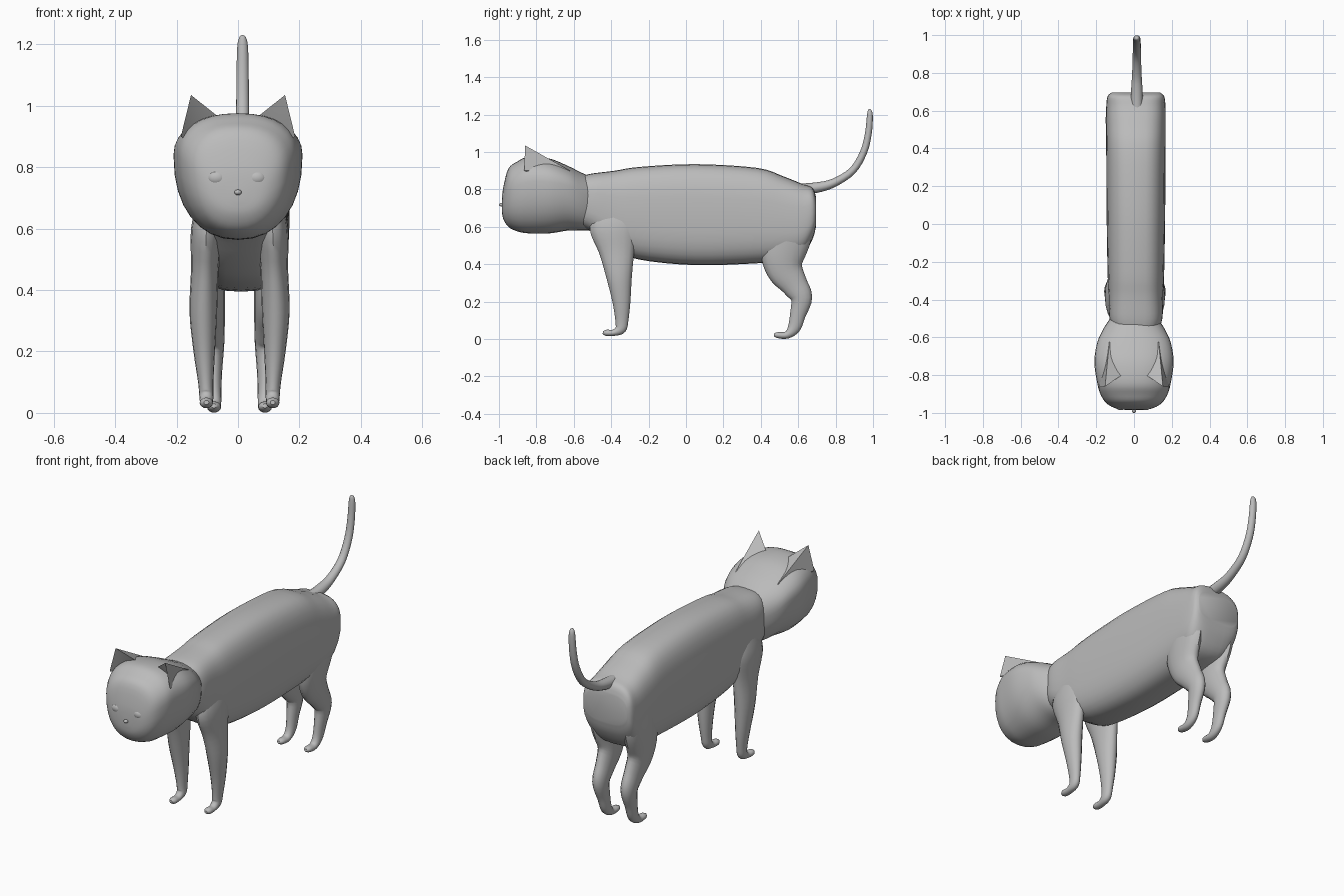
import bpy, bmesh
from math import cos, sin, pi, radians
from mathutils import Vector

cube = bpy.data.objects.get("Cube")
if cube:
    bpy.data.objects.remove(cube)

grey = bpy.data.materials.new("soft grey")
grey.use_nodes = True
COLOUR = (0.5, 0.5, 0.5, 1)
grey.diffuse_color = COLOUR
grey.node_tree.nodes["Principled BSDF"].inputs["Base Color"].default_value = COLOUR


def finish(name, bm, angle=50):
    bmesh.ops.recalc_face_normals(bm, faces=bm.faces)
    me = bpy.data.meshes.new(name)
    bm.to_mesh(me)
    bm.free()
    ob = bpy.data.objects.new(name, me)
    bpy.context.collection.objects.link(ob)
    me.materials.append(grey)
    bpy.ops.object.select_all(action='DESELECT')
    ob.select_set(True)
    bpy.context.view_layer.objects.active = ob
    bpy.ops.object.shade_smooth_by_angle(angle=radians(angle))
    return ob


def refine(rows, steps=4):
    """Catmull-Rom interpolation through rows of numbers."""
    out = []
    for i in range(len(rows) - 1):
        a, b, c, d = (rows[min(max(k, 0), len(rows) - 1)] for k in (i - 1, i, i + 1, i + 2))
        for s in range(steps):
            t = s / steps
            out.append([q + t / 2 * (r - p + t * (2 * p - 5 * q + 4 * r - s4 + t * (3 * (q - r) + s4 - p)))
                        for p, q, r, s4 in zip(a, b, c, d)])
    return out + [list(rows[-1])]


def loft(name, rows, power=2.0, follow=True, sides=24):
    """Rows are x, y, z, half width, upper and lower half height."""
    rows = refine(rows)
    bm = bmesh.new()
    rings = []
    for i, (x, y, z, w, up, low) in enumerate(rows):
        normal = Vector((0, 0, 1))
        if follow:
            p, q = rows[max(i - 1, 0)], rows[min(i + 1, len(rows) - 1)]
            normal = Vector((0, p[2] - q[2], q[1] - p[1])).normalized()
        ring = []
        for k in range(sides):
            c, s = cos(2 * pi * k / sides), sin(2 * pi * k / sides)
            cx = abs(c) ** (2 / power) * (1 if c > 0 else -1)
            sz = abs(s) ** (2 / power) * (1 if s > 0 else -1)
            ring.append(bm.verts.new(Vector((x + w * cx, y, z)) + normal * sz * (up if s > 0 else low)))
        rings.append(ring)
    for a, b in zip(rings, rings[1:]):
        for k in range(sides):
            j = (k + 1) % sides
            bm.faces.new((a[k], a[j], b[j], b[k]))
    bm.faces.new(rings[0])
    bm.faces.new(rings[-1])
    return finish(name, bm)


def ball(name, centre, size):
    bm = bmesh.new()
    bmesh.ops.create_uvsphere(bm, u_segments=20, v_segments=12, radius=1)
    bmesh.ops.scale(bm, vec=size, verts=bm.verts)
    bmesh.ops.translate(bm, vec=centre, verts=bm.verts)
    finish(name, bm)


# Torso: y, top, bottom, half width
torso = [(-0.56, 0.87, 0.60, 0.12), (-0.50, 0.885, 0.57, 0.14), (-0.38, 0.90, 0.48, 0.145),
         (-0.25, 0.92, 0.425, 0.15), (0.05, 0.935, 0.395, 0.155), (0.38, 0.915, 0.405, 0.157),
         (0.52, 0.87, 0.42, 0.158), (0.62, 0.83, 0.45, 0.157), (0.675, 0.81, 0.53, 0.15),
         (0.695, 0.76, 0.60, 0.13)]
loft("torso", [(0.01, y, (t + b) / 2, w, (t - b) / 2, (t - b) / 2) for y, t, b, w in torso],
     power=3, follow=False, sides=32)

# Head: y, height of widest point, half width, rise above, drop below
head = [(-0.985, 0.71, 0.02, 0.02, 0.02), (-0.978, 0.735, 0.09, 0.07, 0.09),
        (-0.95, 0.79, 0.145, 0.12, 0.19), (-0.90, 0.82, 0.178, 0.13, 0.245),
        (-0.84, 0.84, 0.195, 0.135, 0.275), (-0.73, 0.84, 0.21, 0.125, 0.275),
        (-0.63, 0.82, 0.195, 0.105, 0.24), (-0.56, 0.78, 0.165, 0.11, 0.2),
        (-0.49, 0.75, 0.12, 0.11, 0.17)]
loft("head", [(0, y, z, w, u, d) for y, z, w, u, d in head], power=2.25, follow=False, sides=32)

# Tail
tail = [(0.60, 0.80, 0.03), (0.70, 0.81, 0.028), (0.79, 0.835, 0.023), (0.89, 0.90, 0.02),
        (0.95, 1.0, 0.019), (0.975, 1.1, 0.018), (0.983, 1.19, 0.016), (0.982, 1.222, 0.01),
        (0.982, 1.23, 0.002)]
loft("tail", [(0.015, y, z, r * 1.1, r, r) for y, z, r in tail], sides=16)

# Legs: sideways offset, y, z, half width, half depth
front_leg = [(0.10, -0.39, 0.70, 0.035, 0.09), (0.108, -0.385, 0.60, 0.05, 0.13),
             (0.113, -0.37, 0.47, 0.045, 0.095), (0.118, -0.357, 0.33, 0.045, 0.068),
             (0.115, -0.345, 0.20, 0.035, 0.048), (0.11, -0.343, 0.10, 0.025, 0.035),
             (0.108, -0.35, 0.055, 0.023, 0.03), (0.108, -0.385, 0.034, 0.021, 0.017),
             (0.108, -0.425, 0.033, 0.021, 0.017), (0.108, -0.445, 0.034, 0.008, 0.007)]
hind_leg = [(0.10, 0.56, 0.70, 0.045, 0.09), (0.103, 0.55, 0.58, 0.053, 0.125),
            (0.098, 0.52, 0.46, 0.05, 0.12), (0.092, 0.53, 0.37, 0.045, 0.098),
            (0.088, 0.58, 0.29, 0.04, 0.072), (0.087, 0.617, 0.22, 0.037, 0.058),
            (0.085, 0.598, 0.13, 0.028, 0.042), (0.083, 0.578, 0.06, 0.024, 0.034),
            (0.083, 0.54, 0.022, 0.023, 0.02), (0.083, 0.49, 0.021, 0.021, 0.016),
            (0.083, 0.47, 0.023, 0.008, 0.007)]
for side, sign in (("left", 1), ("right", -1)):
    for part, rows in (("front_leg", front_leg), ("hind_leg", hind_leg)):
        loft(f"{side}_{part}", [(0.005 + sign * x, y, z, w, d, d) for x, y, z, w, d in rows], sides=16)

    # Ear: hollow-fronted pyramid running back into the skull
    bm = bmesh.new()
    tip, outer, inner, hollow, back, root = (
        bm.verts.new((sign * x, y, z)) for x, y, z in
        ((0.153, -0.86, 1.035), (0.186, -0.865, 0.90), (0.065, -0.80, 0.965),
         (0.13, -0.81, 0.95), (0.13, -0.62, 0.90), (0.12, -0.75, 0.85)))
    for f in ((tip, outer, hollow), (tip, hollow, inner), (tip, inner, back), (tip, back, outer),
              (outer, root, hollow), (hollow, root, inner), (inner, root, back), (back, root, outer)):
        bm.faces.new(f)
    finish(f"{side}_ear", bm, 40)

    ball(f"{side}_eye", (sign * 0.065 - 0.004, -0.965, 0.765), (0.032, 0.02, 0.025))

ball("nose", (0, -0.988, 0.718), (0.012, 0.012, 0.009))
